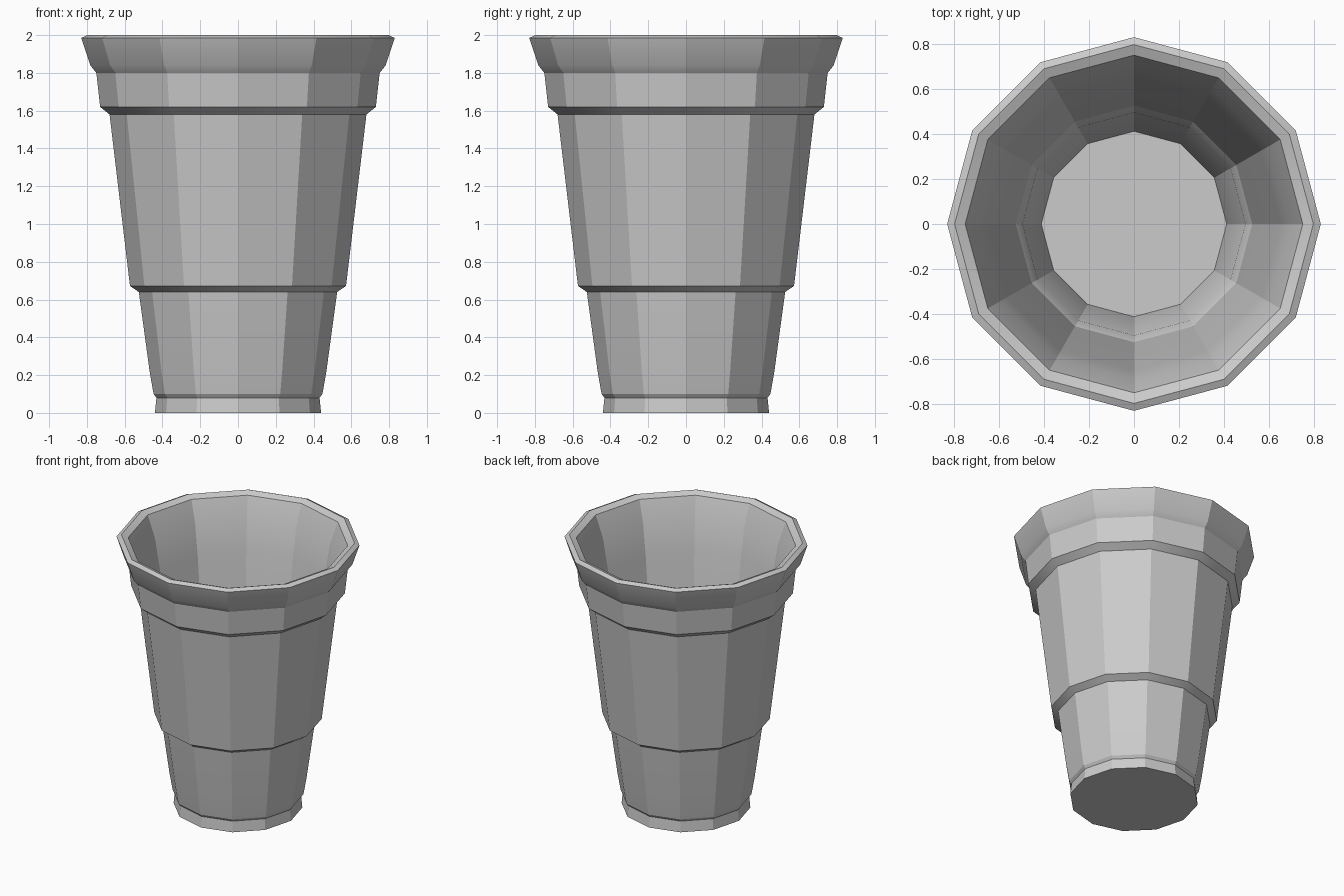
import bpy, bmesh, math

if "Cube" in bpy.data.objects:
    bpy.data.objects.remove(bpy.data.objects["Cube"])

SIDES = 12

# Cup profile as (radius, height): outside going up, over the rim, down inside
PROFILE = [
    (0.44, 0.0), (0.432, 0.08), (0.447, 0.10), (0.468, 0.22),
    (0.525, 0.64), (0.572, 0.672),
    (0.68, 1.58), (0.73, 1.62),
    (0.75, 1.80), (0.782, 1.84), (0.83, 1.985),
    (0.797, 2.0), (0.75, 1.98),
    (0.69, 1.82), (0.65, 1.60), (0.525, 0.69), (0.495, 0.64), (0.412, 0.09),
]


def lathe(name, profile, sides):
    bm = bmesh.new()
    rings = []
    for r, z in profile:
        rings.append([bm.verts.new((r * math.cos(2 * math.pi * i / sides),
                                    r * math.sin(2 * math.pi * i / sides), z))
                      for i in range(sides)])
    for low, high in zip(rings, rings[1:]):
        for i in range(sides):
            j = (i + 1) % sides
            bm.faces.new((low[i], low[j], high[j], high[i]))
    # Underside and inner floor
    bm.faces.new(rings[0][::-1])
    bm.faces.new(rings[-1])
    bmesh.ops.recalc_face_normals(bm, faces=bm.faces)
    mesh = bpy.data.meshes.new(name)
    bm.to_mesh(mesh)
    bm.free()
    obj = bpy.data.objects.new(name, mesh)
    bpy.context.collection.objects.link(obj)
    return obj


# Faceted cup; only shallow profile bends are softened
cup = lathe("cup", PROFILE, SIDES)
bpy.context.view_layer.objects.active = cup
cup.select_set(True)
bpy.ops.object.shade_smooth_by_angle(angle=math.radians(22))
